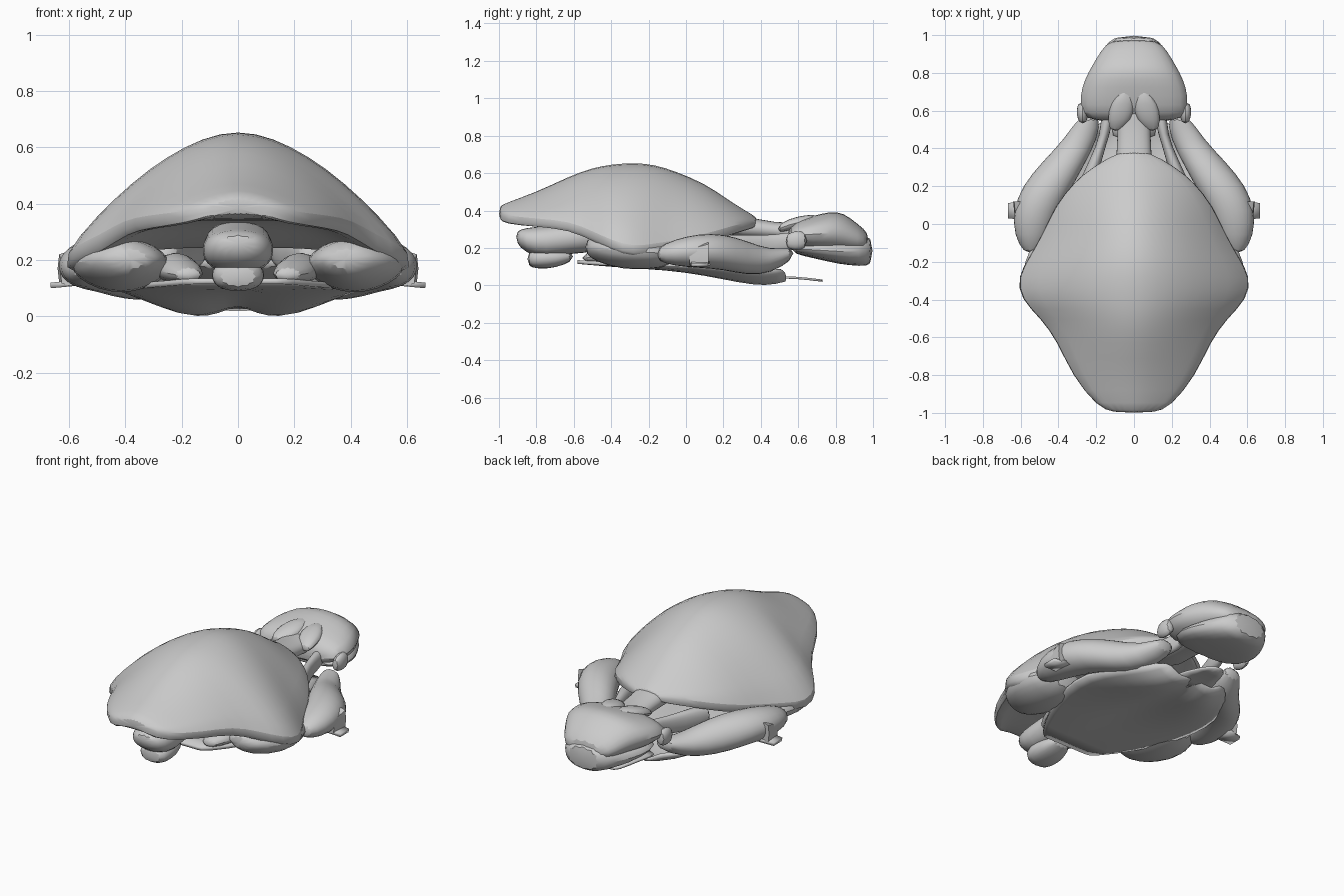
import bpy
import bmesh
import math

old_cube = bpy.data.objects.get("Cube")
if old_cube:
    bpy.data.objects.remove(old_cube, do_unlink=True)

# One plain grey material
grey = bpy.data.materials.new("plain grey")
grey.use_nodes = True
tone = (0.6, 0.6, 0.6, 1)
grey.diffuse_color = tone
grey.node_tree.nodes["Principled BSDF"].inputs["Base Color"].default_value = tone


def finish(name, bm, mirrored=False, rounding=1, angle=50):
    """Turn a bmesh into a smooth object, optionally mirrored in x."""
    bmesh.ops.recalc_face_normals(bm, faces=bm.faces)
    mesh = bpy.data.meshes.new(name)
    bm.to_mesh(mesh)
    bm.free()
    mesh.materials.append(grey)
    obj = bpy.data.objects.new(name, mesh)
    bpy.context.collection.objects.link(obj)
    if mirrored:
        mirror = obj.modifiers.new("mirror", "MIRROR")
        mirror.use_axis[0] = True
        mirror.use_mirror_merge = False
    if rounding:
        obj.modifiers.new("rounding", "SUBSURF").levels = rounding
    bpy.ops.object.select_all(action="DESELECT")
    obj.select_set(True)
    bpy.context.view_layer.objects.active = obj
    bpy.ops.object.shade_smooth_by_angle(angle=math.radians(angle))
    return obj


def bridge(bm, rings):
    """Skin closed rings into a capped tube."""
    loops = [[bm.verts.new(p) for p in ring] for ring in rings]
    count = len(loops[0])
    for a, b in zip(loops, loops[1:]):
        for i in range(count):
            j = (i + 1) % count
            bm.faces.new((a[i], a[j], b[j], b[i]))
    bm.faces.new(loops[0])
    bm.faces.new(loops[-1])


def loft(name, stations, sides=12, power=0.85, **options):
    """Stations along y: position, centre x, half width, low z, high z."""
    bm = bmesh.new()
    rings = []
    for y, cx, half, low, high in stations:
        ring = []
        for i in range(sides):
            t = math.tau * i / sides
            c, s = math.cos(t), math.sin(t)
            px = math.copysign(abs(c) ** power, c)
            pz = math.copysign(abs(s) ** power, s)
            ring.append((cx + half * px, y, (low + high) / 2 + (high - low) / 2 * pz))
        rings.append(ring)
    bridge(bm, rings)
    return finish(name, bm, **options)


def shell(name, stations, steps=10):
    """Domed cover with a shallow hollow underside: y, half width, rim z, crown z."""
    bm = bmesh.new()
    rings = []
    for y, half, rim, crown in stations:
        lip = min(0.06, (crown - rim) * 0.6)
        ring = []
        for i in range(steps + 1):
            u = 2 * i / steps - 1
            rise = 1 - abs(u) ** 1.75
            ring.append((u * half, y, rim + lip + (crown - rim - lip) * rise))
        for i in range(steps + 1):
            u = 1 - 2 * i / steps
            hollow = 0.2 * (crown - rim) * (1 - u ** 4)
            ring.append((u * half * 0.95, y, rim + hollow))
        rings.append(ring)
    bridge(bm, rings)
    return finish(name, bm)


def plate(name, rows, thickness=0.02, **options):
    """Thin sheet from rows of points."""
    bm = bmesh.new()
    grid = [[bm.verts.new(p) for p in row] for row in rows]
    for a, b in zip(grid, grid[1:]):
        for i in range(len(a) - 1):
            bm.faces.new((a[i], a[i + 1], b[i + 1], b[i]))
    obj = finish(name, bm, **options)
    solid = obj.modifiers.new("thickness", "SOLIDIFY")
    solid.thickness = thickness
    solid.offset = 0
    return obj


# Domed shell
shell("shell", [
    (-1, 0.11, 0.35, 0.42), (-0.97, 0.2, 0.32, 0.44), (-0.8, 0.34, 0.3, 0.5),
    (-0.62, 0.42, 0.28, 0.59), (-0.5, 0.51, 0.22, 0.635), (-0.4, 0.62, 0.17, 0.655),
    (-0.28, 0.64, 0.13, 0.665), (-0.17, 0.57, 0.15, 0.655), (-0.05, 0.5, 0.17, 0.615),
    (0.1, 0.43, 0.21, 0.55), (0.22, 0.33, 0.25, 0.465), (0.3, 0.23, 0.28, 0.41),
    (0.39, 0.07, 0.31, 0.36)])

# Head under the front lip, with a lower snout
loft("head", [
    (-0.91, 0, 0.06, 0.23, 0.29), (-0.86, 0, 0.12, 0.17, 0.31), (-0.75, 0, 0.135, 0.14, 0.32),
    (-0.62, 0, 0.12, 0.17, 0.34), (-0.45, 0, 0.13, 0.17, 0.35)])
loft("snout", [
    (-0.85, 0, 0.07, 0.1, 0.18), (-0.79, 0, 0.1, 0.085, 0.21),
    (-0.7, 0, 0.095, 0.09, 0.2), (-0.6, 0, 0.06, 0.13, 0.18)])

# Front limbs tucked below the shell, with thin shoulders behind the head
loft("front_limb", [
    (-0.54, 0.38, 0.06, 0.17, 0.24), (-0.48, 0.4, 0.14, 0.12, 0.28),
    (-0.34, 0.42, 0.19, 0.08, 0.29), (-0.2, 0.41, 0.18, 0.08, 0.27),
    (-0.06, 0.4, 0.13, 0.1, 0.24)], power=1.15, mirrored=True)
loft("shoulder", [
    (-0.56, 0.17, 0.05, 0.12, 0.17), (-0.42, 0.2, 0.08, 0.11, 0.21),
    (-0.25, 0.24, 0.09, 0.11, 0.25)], power=1.1, mirrored=True)

# Long rear limbs sweeping back to the tail block
loft("rear_limb", [
    (-0.16, 0.54, 0.04, 0.13, 0.2), (-0.06, 0.54, 0.1, 0.1, 0.25),
    (0.07, 0.52, 0.125, 0.09, 0.28), (0.2, 0.46, 0.14, 0.08, 0.28),
    (0.33, 0.37, 0.12, 0.05, 0.24), (0.45, 0.28, 0.09, 0.06, 0.19),
    (0.58, 0.23, 0.06, 0.14, 0.21)], power=1, mirrored=True)
loft("side_tab", [
    (0.02, 0.6, 0.03, 0.11, 0.2), (0.12, 0.605, 0.035, 0.11, 0.23)],
    sides=8, power=0.5, rounding=0, mirrored=True)
plate("side_fin", [
    [(0.56, 0.02, 0.12), (0.665, 0.03, 0.11)],
    [(0.56, 0.13, 0.12), (0.665, 0.11, 0.11)]], rounding=0, mirrored=True)

# Belly plate with two sagging lobes toward the rear
belly_rows = []
for y, half, edge, sag in [
        (-0.58, 0.18, 0.125, 0), (-0.35, 0.32, 0.11, 0.005), (-0.1, 0.42, 0.11, 0.015),
        (0.1, 0.44, 0.105, 0.035), (0.28, 0.38, 0.085, 0.05), (0.43, 0.29, 0.07, 0.055),
        (0.53, 0.2, 0.09, 0.05)]:
    row = []
    for k in range(-4, 5):
        u = k / 4
        row.append((u * half, y, edge - sag * math.sin(math.pi * abs(u)) - sag * 0.4 * (1 - u * u)))
    belly_rows.append(row)
plate("belly", belly_rows)

# Thin flap trailing under the tail
plate("tail_flap", [
    [(x, y, z) for x in (-half, 0, half)]
    for y, half, z in [(0.45, 0.14, 0.04), (0.57, 0.1, 0.045), (0.73, 0.05, 0.025)]],
    thickness=0.012)

# Neck bar and slender struts joining shell and tail block
loft("neck", [
    (0.2, 0, 0.12, 0.25, 0.4), (0.4, 0, 0.09, 0.25, 0.35),
    (0.55, 0, 0.09, 0.24, 0.33), (0.7, 0, 0.1, 0.22, 0.35)])
loft("strut", [
    (0.15, 0.27, 0.06, 0.13, 0.28), (0.35, 0.2, 0.03, 0.15, 0.27),
    (0.48, 0.15, 0.025, 0.17, 0.27), (0.6, 0.14, 0.04, 0.18, 0.3)], mirrored=True)

# Rounded tail block in an upper and a lower half
loft("tail_block", [
    (0.54, 0, 0.23, 0.2, 0.29), (0.58, 0, 0.29, 0.19, 0.35), (0.68, 0, 0.3, 0.17, 0.375),
    (0.77, 0, 0.27, 0.16, 0.4), (0.84, 0, 0.23, 0.16, 0.395), (0.92, 0, 0.18, 0.16, 0.33),
    (0.98, 0, 0.13, 0.18, 0.28)], power=0.95)
loft("tail_base", [
    (0.56, 0, 0.22, 0.17, 0.22), (0.7, 0, 0.27, 0.14, 0.24), (0.82, 0, 0.23, 0.11, 0.25),
    (0.93, 0, 0.17, 0.1, 0.26), (1, 0, 0.11, 0.1, 0.27)])
loft("tail_knob", [
    (0.53, 0.27, 0.02, 0.2, 0.27), (0.58, 0.275, 0.035, 0.18, 0.3),
    (0.65, 0.27, 0.03, 0.19, 0.29)], sides=8, mirrored=True)

# Two-lobed crest over the neck joint
loft("crest", [
    (0.49, 0.1, 0.03, 0.28, 0.32), (0.55, 0.075, 0.07, 0.29, 0.36),
    (0.64, 0.06, 0.075, 0.31, 0.38), (0.71, 0.05, 0.02, 0.33, 0.38)],
    sides=8, mirrored=True)
